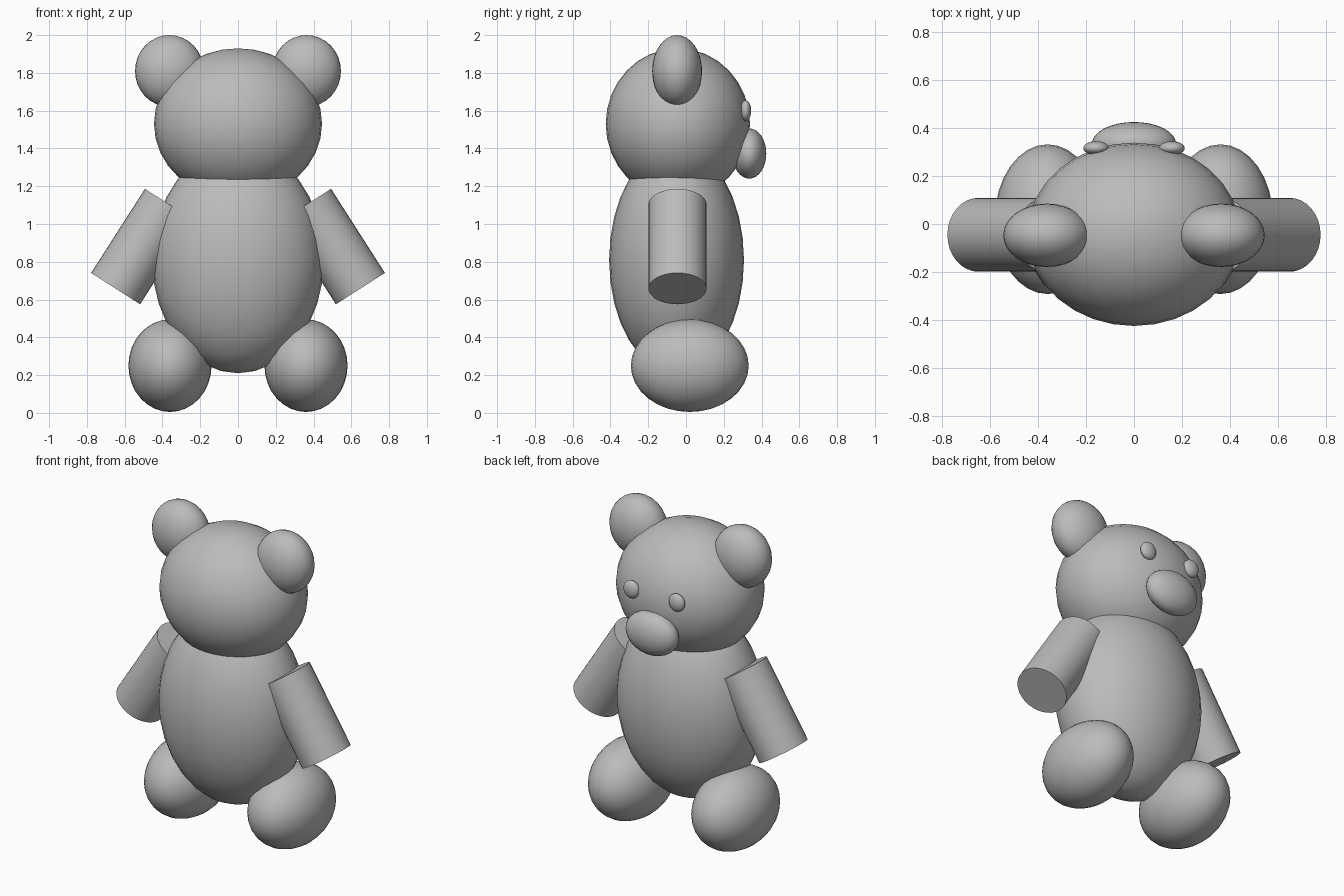
import bpy
import math
from mathutils import Vector

if "Cube" in bpy.data.objects:
    bpy.data.objects.remove(bpy.data.objects["Cube"], do_unlink=True)

grey = bpy.data.materials.new("plain grey")
grey.use_nodes = True
grey.diffuse_color = (0.5, 0.5, 0.5, 1)
grey.node_tree.nodes["Principled BSDF"].inputs["Base Color"].default_value = (0.5, 0.5, 0.5, 1)


def finish(name):
    """Name, colour and smooth the active part."""
    part = bpy.context.object
    part.name = name
    part.data.materials.append(grey)
    bpy.ops.object.transform_apply(location=False, rotation=False, scale=True)
    bpy.ops.object.shade_smooth_by_angle(angle=math.radians(40))


def ellipsoid(name, centre, radii):
    bpy.ops.mesh.primitive_uv_sphere_add(segments=32, ring_count=16, radius=1, location=centre)
    bpy.context.object.scale = radii
    finish(name)


def rod(name, start, end, radius):
    start, end = Vector(start), Vector(end)
    axis = end - start
    bpy.ops.mesh.primitive_cylinder_add(
        vertices=32, radius=radius, depth=axis.length, location=(start + end) / 2,
        rotation=axis.to_track_quat("Z", "Y").to_euler())
    finish(name)


# Torso, head and muzzle (the face looks toward +y)
ellipsoid("body", (0, -0.05, 0.81), (0.455, 0.357, 0.60))
ellipsoid("head", (0, -0.043, 1.53), (0.445, 0.382, 0.40))
ellipsoid("muzzle", (0, 0.335, 1.373), (0.175, 0.09, 0.133))

# Paired parts
for side, s in (("left", 1), ("right", -1)):
    ellipsoid(side + "_ear", (s * 0.363, -0.047, 1.81), (0.182, 0.132, 0.19))
    ellipsoid(side + "_eye", (s * 0.158, 0.316, 1.60), (0.053, 0.029, 0.055))
    ellipsoid(side + "_leg", (s * 0.36, 0.02, 0.25), (0.22, 0.312, 0.245))
    rod(side + "_arm", (s * 0.363, -0.045, 1.103), (s * 0.648, -0.045, 0.658), 0.154)
